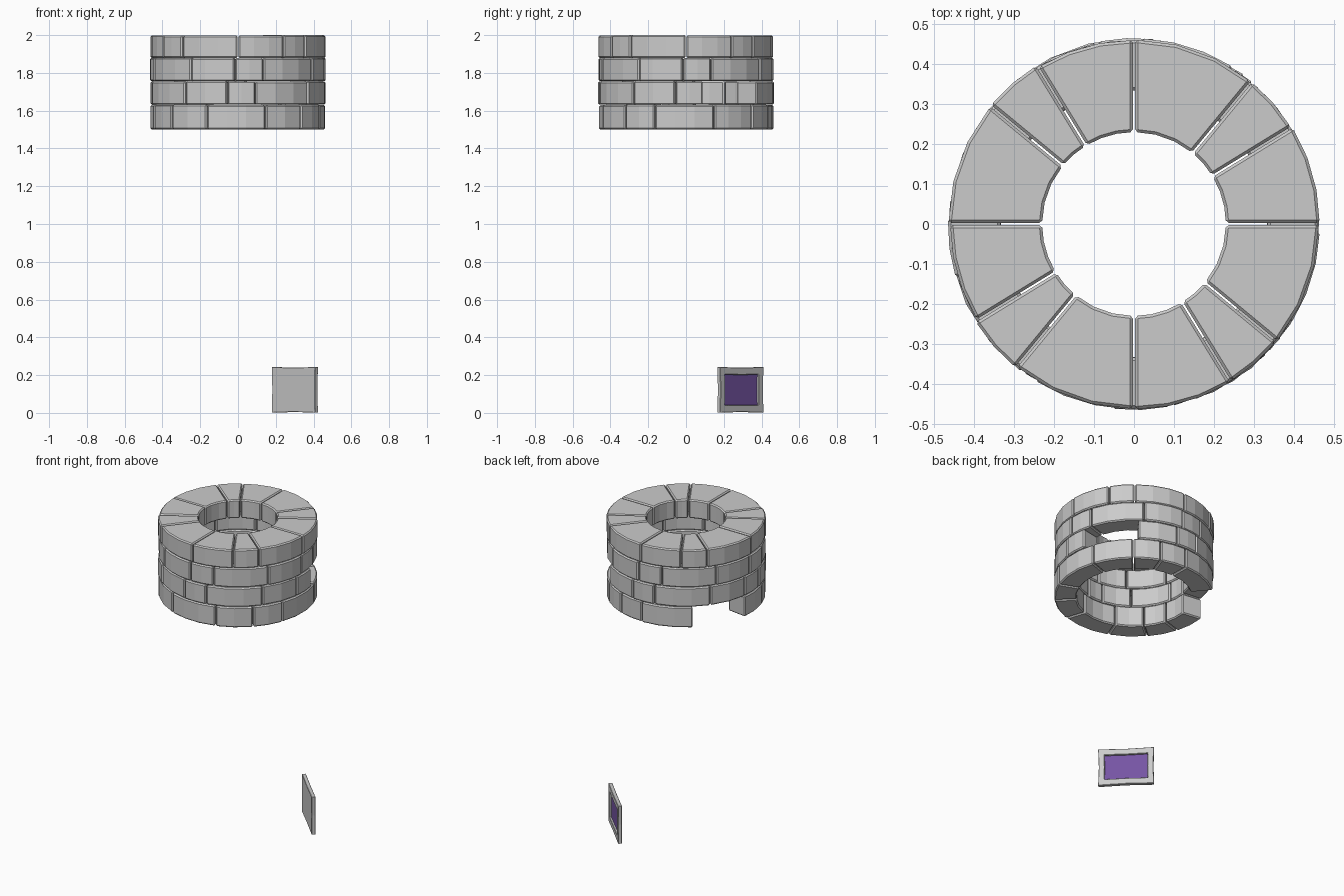
import bpy, bmesh, math, random
from mathutils import Matrix, Vector

if "Cube" in bpy.data.objects:
    bpy.data.objects.remove(bpy.data.objects["Cube"])

random.seed(4)
R_OUT, GAP = 0.463, 0.0025


def finish(name, bm, bevel=0.0, mat=None):
    bmesh.ops.recalc_face_normals(bm, faces=bm.faces)
    me = bpy.data.meshes.new(name)
    bm.to_mesh(me)
    bm.free()
    ob = bpy.data.objects.new(name, me)
    bpy.context.collection.objects.link(ob)
    if mat:
        me.materials.append(mat)
    if bevel:
        m = ob.modifiers.new("chipped_edges", 'BEVEL')
        m.width, m.segments = bevel, 1
        m.limit_method, m.angle_limit = 'ANGLE', math.radians(35)
    return ob


def brick(bm, a0, a1, z0, z1, r_in):
    """Curved wedge brick between two angles (degrees)."""
    n = max(2, round((a1 - a0) / 12))
    ro = R_OUT + random.uniform(-0.003, 0.003)
    top = z1 - random.uniform(0, 0.003)
    rings = []
    for i in range(n + 1):
        t = i / n
        ring = []
        for r, z in ((r_in, z0), (ro, z0), (ro, top), (r_in, top)):
            s = math.radians(a0) + GAP / r
            e = math.radians(a1) - GAP / r
            a = s + (e - s) * t
            ring.append(bm.verts.new((r * math.cos(a), r * math.sin(a), z)))
        rings.append(ring)
    for p, q in zip(rings, rings[1:]):
        for k in range(4):
            m = (k + 1) % 4
            bm.faces.new((p[k], p[m], q[m], q[k]))
    bm.faces.new(rings[0])
    bm.faces.new(rings[-1])


def quarters(*joints):
    return [j + 90 * q for q in range(4) for j in joints]


# Brick courses: bottom z, top z, inner radius, joint angles, missing brick
# (the top course is a wider coping ring)
courses = [
    (1.500, 1.632, 0.335, [19, 49.5, 70, 91, 130, 172, 197, 220.5, 249, 288.5, 316, 339], 4),
    (1.632, 1.757, 0.335, quarters(11.5, 53, 83), 0),
    (1.756, 1.880, 0.335, quarters(17, 57.5, 88), None),
    (1.879, 2.000, 0.230, quarters(0, 31.5, 50.5), None),
]
for i, (z0, z1, r_in, joints, missing) in enumerate(courses):
    bm = bmesh.new()
    for k, a in enumerate(joints):
        if k != missing:
            nxt = joints[k + 1] if k + 1 < len(joints) else joints[0] + 360
            brick(bm, a, nxt, z0, z1, r_in)
    finish(f"brick_course_{i + 1}", bm, 0.007)

# Loose plaque: local x = width, y = height, z = outward normal (+x +y)
W, H, T, REC = 0.163, 0.121, 0.023, 0.014
place = Matrix.Translation((0.301, 0.288, 0.122)) @ Matrix((
    (-math.sqrt(.5), 0, math.sqrt(.5), 0), (math.sqrt(.5), 0, math.sqrt(.5), 0),
    (0, 1, 0, 0), (0, 0, 0, 1)))


def outline(bm, w, h, pinch, z):
    """Rectangle loop with slightly pinched side midpoints."""
    pts = [(-w, -h), (0, -h + pinch), (w, -h), (w - pinch, 0),
           (w, h), (0, h - pinch), (-w, h), (-w + pinch, 0)]
    return [bm.verts.new(place @ Vector((x, y, z))) for x, y in pts]


# Plaque frame with recess
bm = bmesh.new()
loops = [outline(bm, W, H, 0.004, -T / 2), outline(bm, W, H, 0.004, T / 2),
         outline(bm, W - 0.036, H - 0.039, 0.002, T / 2),
         outline(bm, W - 0.036, H - 0.039, 0.002, T / 2 - REC)]
for p, q in zip(loops, loops[1:]):
    for k in range(8):
        m = (k + 1) % 8
        bm.faces.new((p[k], p[m], q[m], q[k]))
bm.faces.new(loops[0])
bm.faces.new(loops[-1])
finish("plaque_frame", bm, 0.002)

# Purple inlay in the recess
purple = bpy.data.materials.new("purple")
purple.diffuse_color = (0.18, 0.09, 0.37, 1)
purple.use_nodes = True
purple.node_tree.nodes["Principled BSDF"].inputs["Base Color"].default_value = purple.diffuse_color
bm = bmesh.new()
a = outline(bm, W - 0.037, H - 0.040, 0.002, T / 2 - REC - 0.002)
b = outline(bm, W - 0.037, H - 0.040, 0.002, T / 2 - REC + 0.003)
for k in range(8):
    m = (k + 1) % 8
    bm.faces.new((a[k], a[m], b[m], b[k]))
bm.faces.new(a)
bm.faces.new(b)
finish("plaque_inlay", bm, 0, purple)
